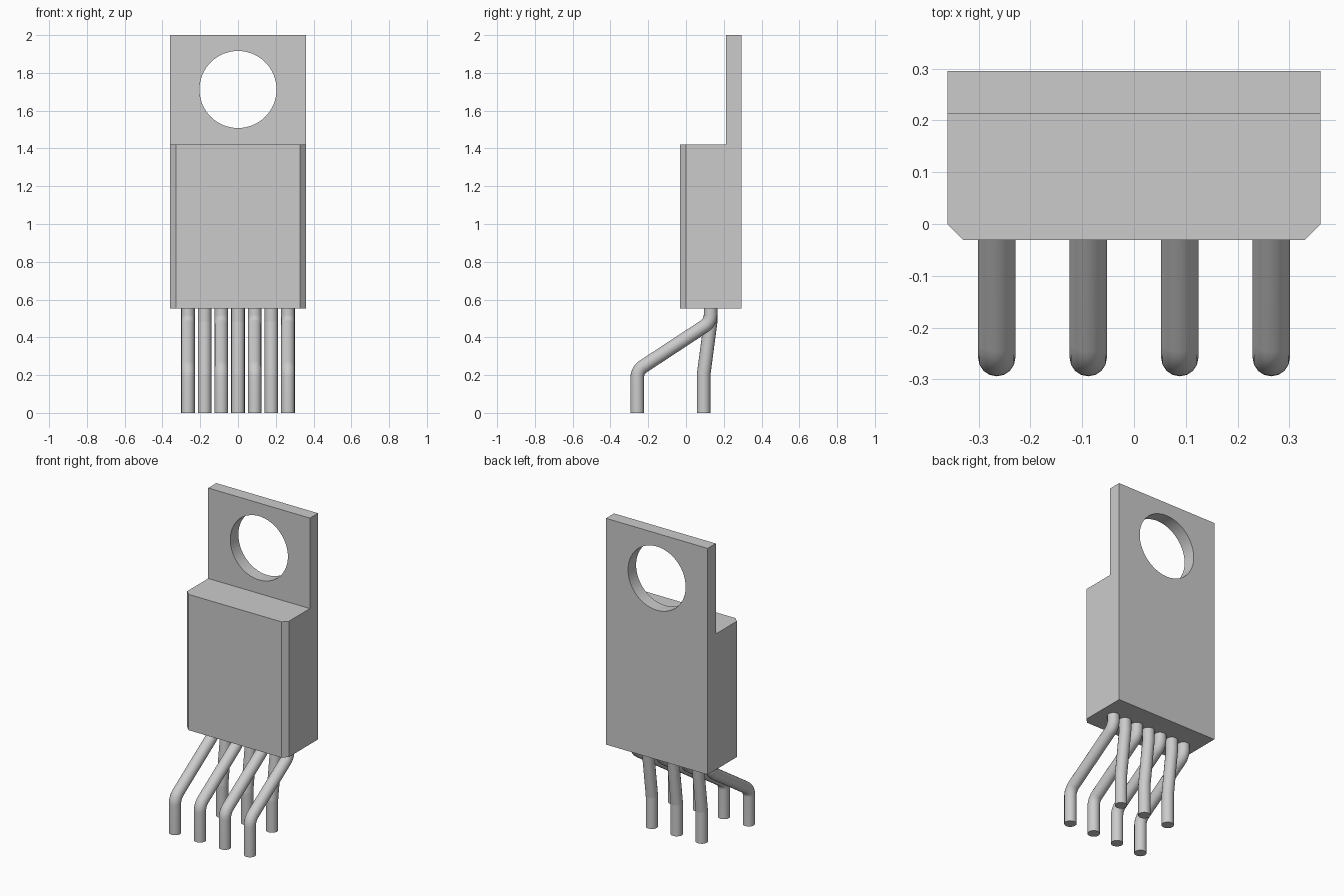
import bpy, bmesh, math
from mathutils import Vector

default = bpy.data.objects.get("Cube")
if default:
    bpy.data.objects.remove(default, do_unlink=True)

# Single plain grey
grey = bpy.data.materials.new("plain grey")
grey.use_nodes = True
COLOUR = (0.6, 0.6, 0.6, 1)
grey.diffuse_color = COLOUR
grey.node_tree.nodes["Principled BSDF"].inputs["Base Color"].default_value = COLOUR


def activate(obj):
    bpy.ops.object.select_all(action='DESELECT')
    obj.select_set(True)
    bpy.context.view_layer.objects.active = obj


def prism(name, outline, z0, z1):
    """Extrude a plan outline from z0 up to z1."""
    bm = bmesh.new()
    base = bm.faces.new([bm.verts.new((x, y, z0)) for x, y in outline])
    top = bmesh.ops.extrude_face_region(bm, geom=[base])["geom"]
    verts = [g for g in top if isinstance(g, bmesh.types.BMVert)]
    bmesh.ops.translate(bm, vec=(0, 0, z1 - z0), verts=verts)
    bmesh.ops.recalc_face_normals(bm, faces=bm.faces)
    mesh = bpy.data.meshes.new(name)
    bm.to_mesh(mesh)
    bm.free()
    obj = bpy.data.objects.new(name, mesh)
    bpy.context.collection.objects.link(obj)
    return obj


def cut(obj, cutter):
    cutter.hide_render = True
    mod = obj.modifiers.new("cut", 'BOOLEAN')
    mod.operation = 'DIFFERENCE'
    mod.solver = 'EXACT'
    mod.object = cutter
    activate(obj)
    bpy.ops.object.modifier_apply(modifier=mod.name)
    bpy.data.objects.remove(cutter, do_unlink=True)


def rounded(path, radius, steps=6):
    """Replace each inner corner of a path by an arc."""
    pts = [path[0]]
    for a, b, c in zip(path, path[1:], path[2:]):
        u, v = (a - b).normalized(), (c - b).normalized()
        half = u.angle(v) / 2
        setback = radius / math.tan(half)
        centre = b + (u + v).normalized() * radius / math.sin(half)
        p = (b + u * setback - centre).normalized()
        q = (b + v * setback - centre).normalized()
        pts += [centre + p.slerp(q, i / steps).normalized() * radius
                for i in range(steps + 1)]
    return pts + [path[-1]]


def lead(name, x, foot_y, knee_z):
    """Bent round wire from inside the case down to the ground."""
    path = [Vector((x, y, z)) for y, z in
            ((0.13, 0.57), (0.13, 0.48), (foot_y, knee_z), (foot_y, 0))]
    pts = rounded(path, 0.07)
    curve = bpy.data.curves.new(name, 'CURVE')
    curve.dimensions = '3D'
    curve.bevel_depth = 0.036
    curve.bevel_resolution = 6
    curve.use_fill_caps = True
    spline = curve.splines.new('POLY')
    spline.points.add(len(pts) - 1)
    for point, co in zip(spline.points, pts):
        point.co = (*co, 1)
    obj = bpy.data.objects.new(name, curve)
    bpy.context.collection.objects.link(obj)
    activate(obj)
    bpy.ops.object.convert(target='MESH')
    obj = bpy.context.view_layer.objects.active
    bm = bmesh.new()
    bm.from_mesh(obj.data)
    bmesh.ops.remove_doubles(bm, verts=bm.verts, dist=0.0001)
    bmesh.ops.recalc_face_normals(bm, faces=bm.faces)
    bm.to_mesh(obj.data)
    bm.free()
    return obj


# Case with chamfered front edges, stepped back to a thin mounting tab
W, FRONT, BACK, STEP = 0.36, -0.031, 0.295, 0.213
case = prism("case_and_tab", [(-W, BACK), (-W, 0), (-W + 0.031, FRONT),
                              (W - 0.031, FRONT), (W, 0), (W, BACK)], 0.552, 2)
cut(case, prism("step_cutter", [(-1, -1), (1, -1), (1, STEP), (-1, STEP)], 1.421, 3))

# Round mounting hole
bpy.ops.mesh.primitive_cylinder_add(vertices=64, radius=0.204, depth=1,
                                    location=(0, 0.25, 1.712),
                                    rotation=(math.pi / 2, 0, 0))
cut(case, bpy.context.object)
parts = [case]

# Seven leads, alternating between the front and back rows
for i in range(7):
    x = (i - 3) * 0.0883
    if i % 2 == 0:
        parts.append(lead(f"front_lead_{i // 2 + 1}", x, -0.258, 0.225))
    else:
        parts.append(lead(f"back_lead_{i // 2 + 1}", x, 0.093, 0.2))

for obj in parts:
    obj.data.materials.clear()
    obj.data.materials.append(grey)
    activate(obj)
    bpy.ops.object.shade_smooth_by_angle(angle=math.radians(30))
